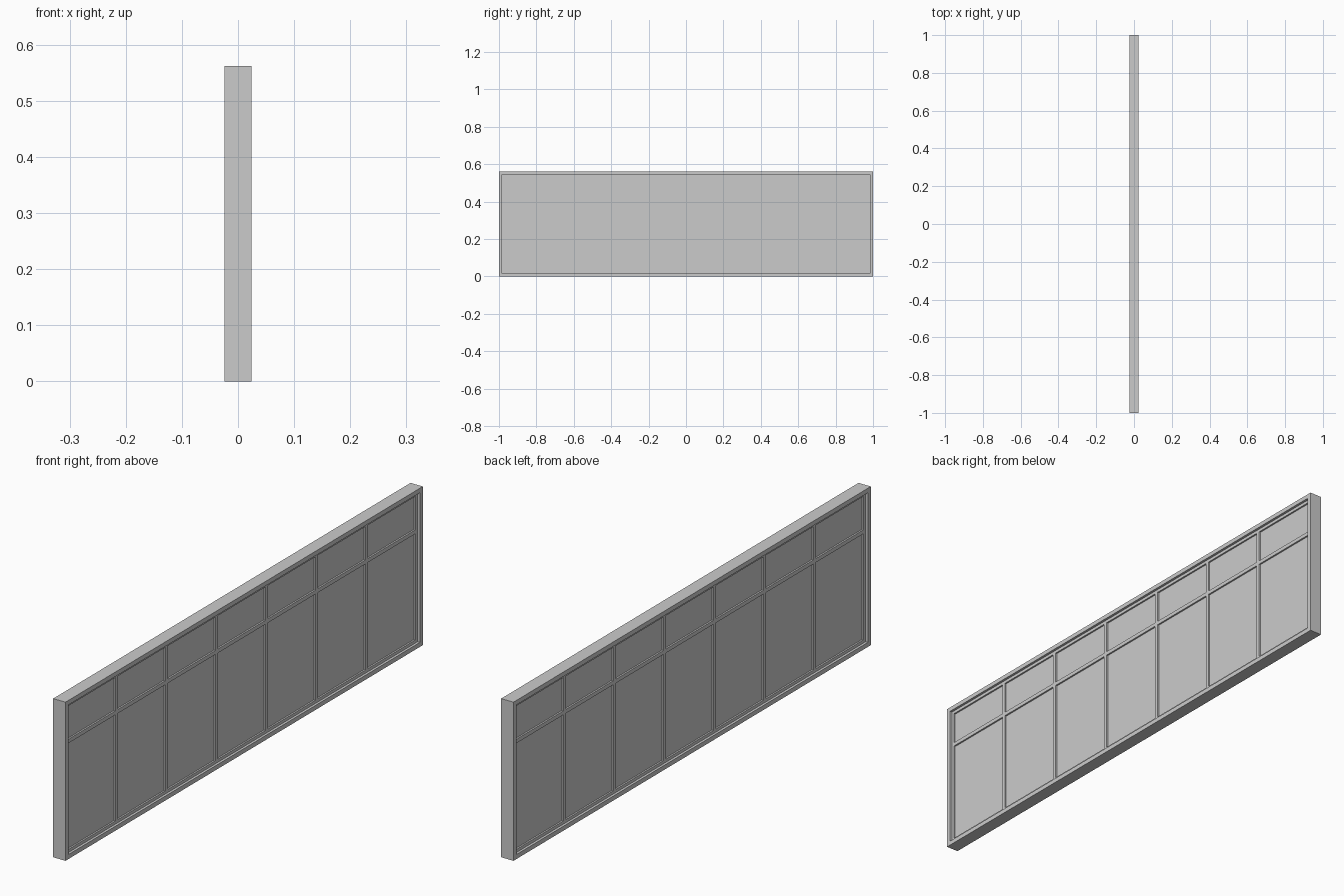
import bpy

cube = bpy.data.objects.get("Cube")
if cube:
    bpy.data.objects.remove(cube, do_unlink=True)

grey = bpy.data.materials.new("plain grey")
grey.use_nodes = True
colour = (0.6, 0.6, 0.6, 1)
grey.diffuse_color = colour
grey.node_tree.nodes["Principled BSDF"].inputs["Base Color"].default_value = colour

HEIGHT = 0.562
FRAME, SASH, BAR = 0.016, 0.011, 0.014     # widths seen face on
FRAME_D, SASH_D, PANE_D = 0.048, 0.030, 0.018   # depths along x
BAY = 0.28
RAIL_Z = 0.41


def box(name, depth, y0, y1, z0, z1):
    """Box centred on x = 0, spanning the given y and z ranges."""
    bpy.ops.mesh.primitive_cube_add(size=1, location=(0, (y0 + y1) / 2, (z0 + z1) / 2))
    ob = bpy.context.object
    ob.name = name
    ob.scale = (depth, y1 - y0, z1 - z0)
    bpy.ops.object.transform_apply(location=False, rotation=False, scale=True)
    ob.data.materials.append(grey)
    return ob


def border(name, depth, half, z0, z1, width):
    """Rectangular surround: two uprights with rails fitted between them."""
    box(name + "_front_upright", depth, -half, -half + width, z0, z1)
    box(name + "_back_upright", depth, half - width, half, z0, z1)
    box(name + "_bottom_rail", depth, -half + width, half - width, z0, z0 + width)
    box(name + "_top_rail", depth, -half + width, half - width, z1 - width, z1)


# Outer frame and the stepped sash inside it
border("frame", FRAME_D, 1, 0, HEIGHT, FRAME)
border("sash", SASH_D, 1 - FRAME, FRAME, HEIGHT - FRAME, SASH)

# Pane sheet filling the sash
inset = FRAME + SASH
inner, bottom, top = 1 - inset, inset, HEIGHT - inset
box("pane", PANE_D, -inner, inner, bottom, top)

# Upright glazing bars
centres = [(i - 2.5) * BAY for i in range(6)]
for i, y in enumerate(centres):
    box(f"upright_bar_{i + 1}", SASH_D, y - BAR / 2, y + BAR / 2, bottom, top)

# Cross bar, in lengths between the uprights
starts = [-inner] + [y + BAR / 2 for y in centres]
ends = [y - BAR / 2 for y in centres] + [inner]
for i, (a, b) in enumerate(zip(starts, ends)):
    box(f"cross_bar_{i + 1}", SASH_D, a, b, RAIL_Z - BAR / 2, RAIL_Z + BAR / 2)
